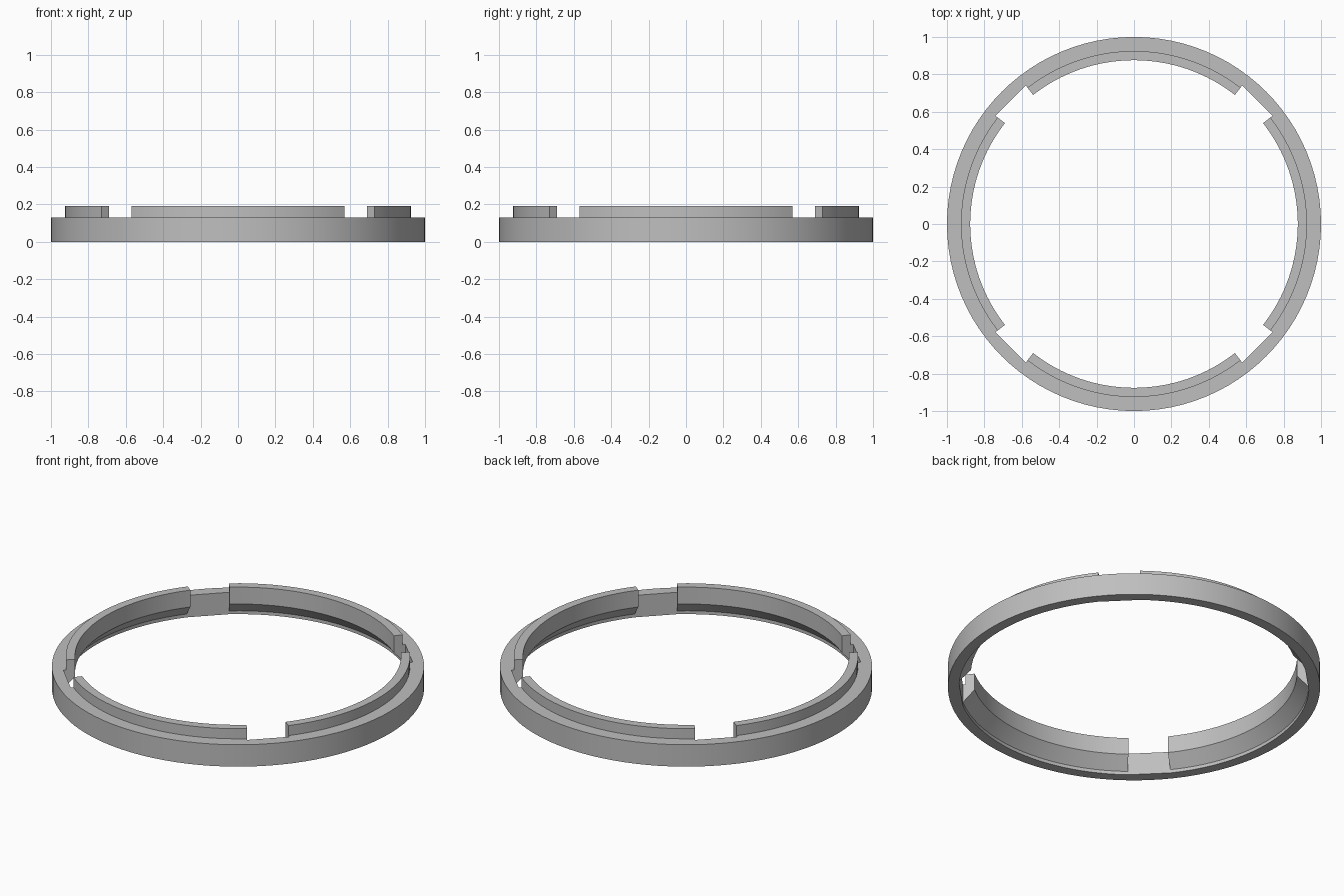
import bpy
import bmesh
from math import radians, cos, sin

cube = bpy.data.objects.get("Cube")
if cube:
    bpy.data.objects.remove(cube)

R_OUT, R_BORE, R_STEP, R_LIP = 1.0, 0.94, 0.925, 0.876
Z_BASE, Z_TOP, Z_CHAMFER, Z_FOOT = 0.13, 0.19, 0.09, 0.02
TAB_HALF, TAB_STEPS = 38.0, 20     # degrees either side of each axis
GAP_HALF, GAP_STEPS = 45 - TAB_HALF, 4

# Cross-section (radius, height) through a raised tab
PROFILE = [(R_OUT, 0), (R_OUT, Z_BASE), (R_BORE, Z_BASE), (R_STEP, Z_BASE),
           (R_STEP, Z_TOP), (R_LIP, Z_TOP), (R_LIP, Z_CHAMFER),
           (R_BORE, Z_FOOT), (R_BORE, 0)]
GAP = [0, 1, 2, 7, 8]              # section points kept between tabs
END = [2, 3, 4, 5, 6, 7]           # section points closing a tab end

bm = bmesh.new()


def station(angle, indices, bore=R_BORE):
    """Place the chosen section points at an angle around the ring."""
    a = radians(angle)
    points = {}
    for i in indices:
        r, z = PROFILE[i]
        r = bore if r == R_BORE else r
        points[i] = bm.verts.new((r * cos(a), r * sin(a), z))
    return points


def bridge(a, b, indices):
    """Skin between two neighbouring stations."""
    for i, j in zip(indices, indices[1:] + indices[:1]):
        bm.faces.new((a[i], a[j], b[j], b[i]))


# Stations around the ring: four tabs with flat-walled gaps between them
stations = []
for quarter in range(4):
    for k in range(TAB_STEPS + 1):
        angle = quarter * 90 - TAB_HALF + 2 * TAB_HALF * k / TAB_STEPS
        stations.append((station(angle, range(len(PROFILE))), k < TAB_STEPS))
    for k in range(1, GAP_STEPS):
        offset = -GAP_HALF + 2 * GAP_HALF * k / GAP_STEPS
        chord = R_BORE * cos(radians(GAP_HALF)) / cos(radians(offset))
        stations.append((station(quarter * 90 + 45 + offset, GAP, chord), False))

for n, (points, in_tab) in enumerate(stations):
    following = stations[(n + 1) % len(stations)][0]
    bridge(points, following, list(range(len(PROFILE))) if in_tab else GAP)
    # Close each tab end where the section changes
    if in_tab != stations[n - 1][1]:
        bm.faces.new([points[i] for i in END])

bmesh.ops.recalc_face_normals(bm, faces=bm.faces)
mesh = bpy.data.meshes.new("tabbed_ring")
bm.to_mesh(mesh)
bm.free()

# Plain grey finish
grey = bpy.data.materials.new("light grey")
grey.use_nodes = True
colour = (0.52, 0.52, 0.52, 1)
grey.diffuse_color = colour
grey.node_tree.nodes["Principled BSDF"].inputs["Base Color"].default_value = colour
mesh.materials.append(grey)

ring = bpy.data.objects.new("tabbed_ring", mesh)
bpy.context.collection.objects.link(ring)
bpy.ops.object.select_all(action="DESELECT")
ring.select_set(True)
bpy.context.view_layer.objects.active = ring
bpy.ops.object.shade_smooth_by_angle(angle=radians(25))
